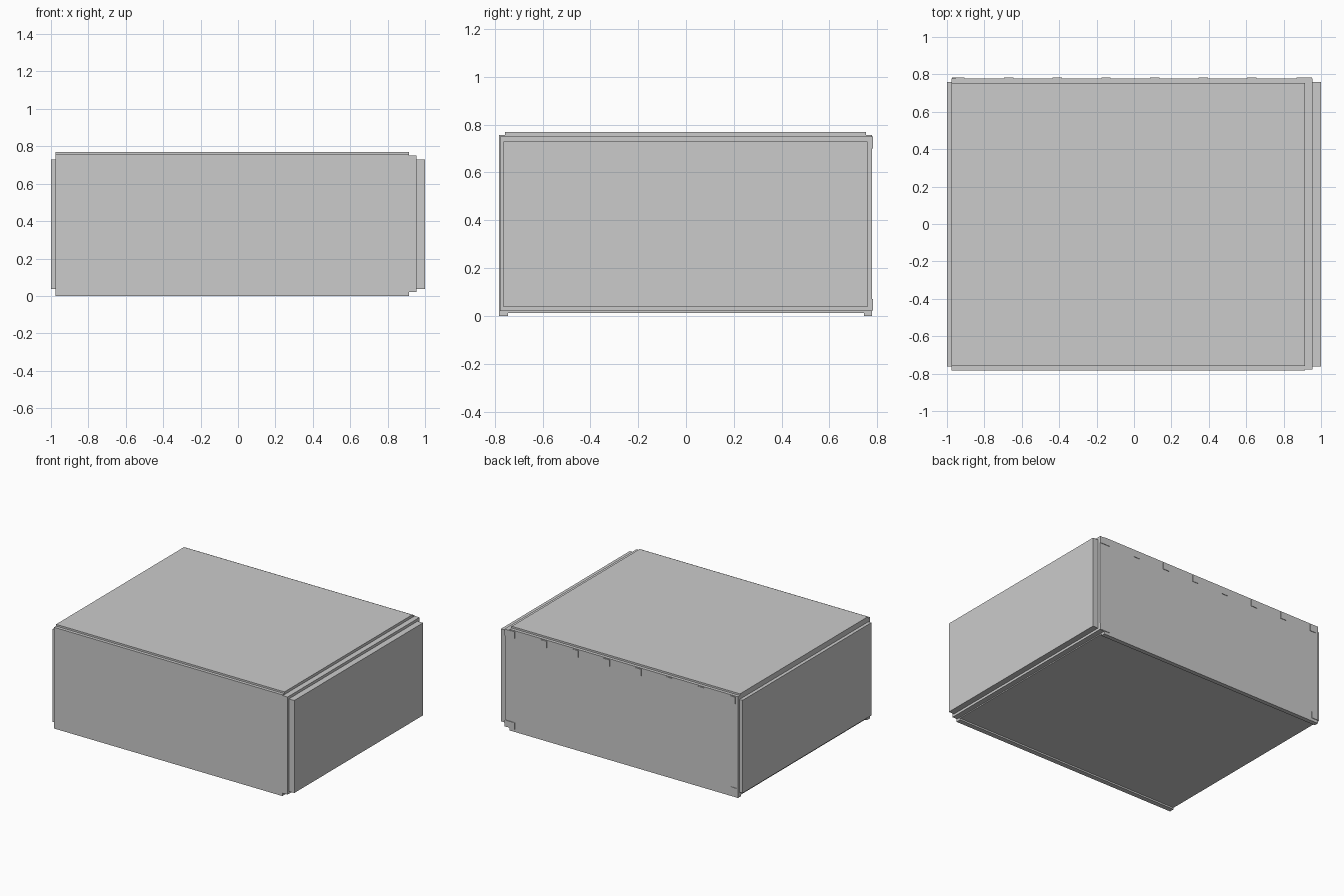
import bpy

if "Cube" in bpy.data.objects:
    bpy.data.objects.remove(bpy.data.objects["Cube"])


def box(name, x, y, z):
    """Axis-aligned board given by its (min, max) range on each axis."""
    bpy.ops.mesh.primitive_cube_add(size=1)
    ob = bpy.context.object
    ob.name = name
    ob.location = [(r[0] + r[1]) / 2 for r in (x, y, z)]
    ob.scale = [r[1] - r[0] for r in (x, y, z)]
    bpy.ops.object.transform_apply(location=True, rotation=False, scale=True)
    return ob


LONG = (-0.975, 0.915)   # span of the four long boards
FRONT, BACK = -0.782, 0.778

# Front and back boards
box("front_panel", LONG, (FRONT, -0.745), (0, 0.757))
box("back_panel", LONG, (0.745, BACK), (0, 0.757))

# Top and bottom boards between them
box("top_panel", LONG, (-0.758, 0.754), (0.72, 0.77))
box("bottom_panel", LONG, (-0.758, 0.754), (0.012, 0.05))

# End boards
box("left_panel", (-1, -0.975), (-0.763, 0.759), (0.036, 0.73))
box("right_panel", (0.955, 1), (-0.763, 0.759), (0.038, 0.73))

# Stepped frame behind the right board
RIM = (0.915, 0.955)
box("rim_front", RIM, (FRONT + 0.004, -0.745), (0.02, 0.75))
box("rim_back", RIM, (0.745, BACK), (0.02, 0.75))
box("rim_top", RIM, (-0.745, 0.745), (0.71, 0.75))
box("rim_bottom", RIM, (-0.745, 0.745), (0.02, 0.06))

# Row of shallow tabs along the top of the back board
for i in range(8):
    x = -0.93 + i * 0.26
    w = (x - 0.025, x + 0.025) if i < 7 else (0.87, 0.953)
    box("back_tab_%d" % (i + 1), w, (BACK - 0.01, BACK + 0.004), (0.70, 0.75))

# Matching tabs at the lower back corners
for side, w in (("left", (-0.972, -0.92)), ("right", (0.87, 0.953))):
    box("lower_tab_" + side, w, (BACK - 0.01, BACK + 0.004), (0.022, 0.07))
